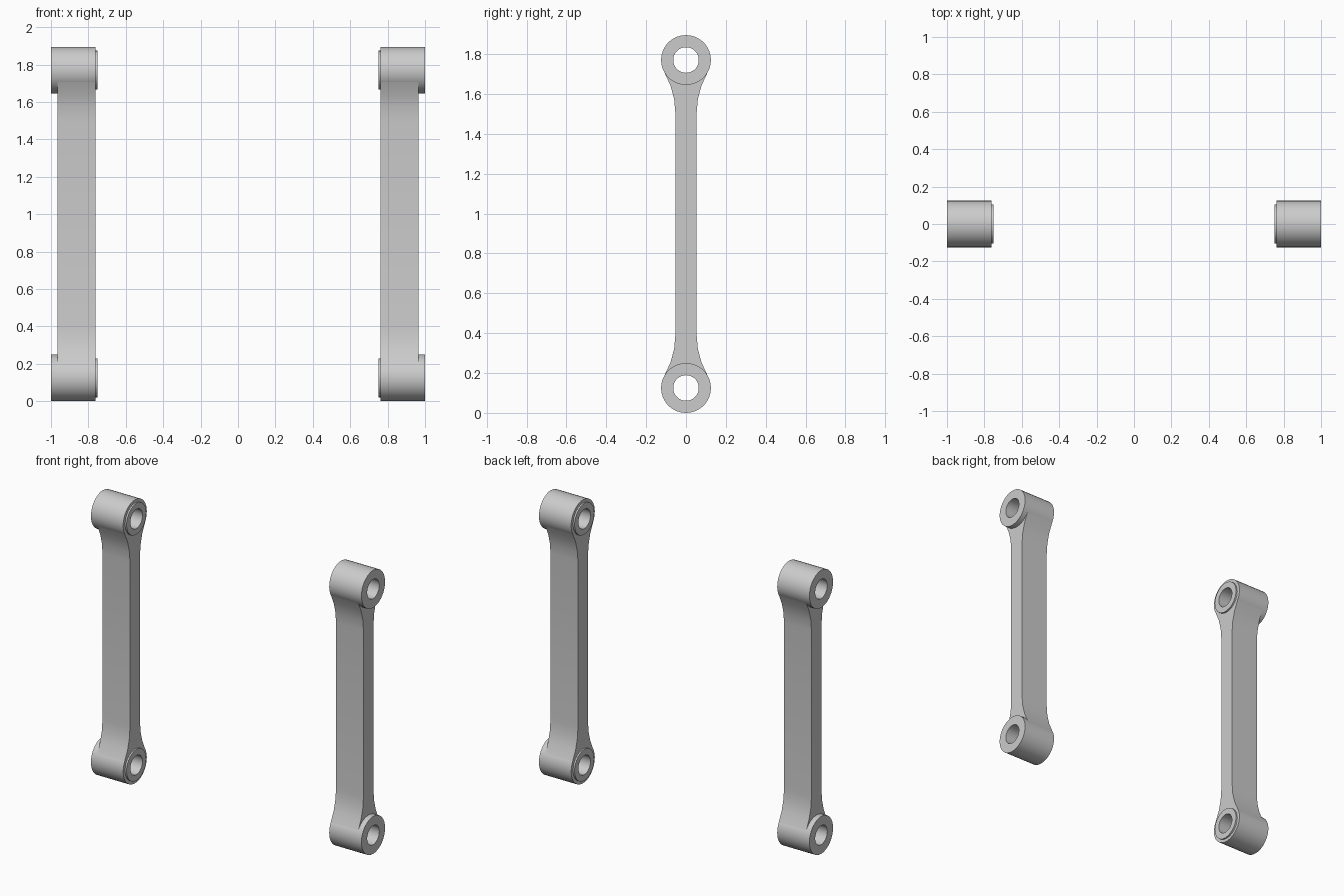
import bpy, bmesh
from math import sin, cos, radians

if "Cube" in bpy.data.objects:
    bpy.data.objects.remove(bpy.data.objects["Cube"])

SIDES = 36
EYE_R, BORE_R, BOSS_R = 0.125, 0.064, 0.104
LOW_Z, TOP_Z = 0.125, 1.77
X_OUT, X_ARM, X_IN, X_BOSS = 1.0, 0.965, 0.762, 0.751
HALF_W = 0.053


def finish(bm, name):
    bmesh.ops.recalc_face_normals(bm, faces=bm.faces)
    mesh = bpy.data.meshes.new(name)
    bm.to_mesh(mesh)
    bm.free()
    obj = bpy.data.objects.new(name, mesh)
    bpy.context.collection.objects.link(obj)
    obj.modifiers.new("Mirror", 'MIRROR').use_clip = False
    bpy.ops.object.select_all(action='DESELECT')
    obj.select_set(True)
    bpy.context.view_layer.objects.active = obj
    bpy.ops.object.shade_smooth_by_angle(angle=radians(30))
    return obj


def make_eye(name, z):
    # Ring-shaped section (x, radius) swept around the bore
    section = [(X_OUT, BORE_R), (X_OUT, EYE_R), (X_IN, EYE_R),
               (X_IN, BOSS_R), (X_BOSS, BOSS_R), (X_BOSS, BORE_R)]
    bm = bmesh.new()
    rings = []
    for i in range(SIDES):
        a = radians(360 * i / SIDES)
        rings.append([bm.verts.new((x, r * cos(a), z + r * sin(a))) for x, r in section])
    n = len(section)
    for i in range(SIDES):
        p, q = rings[i], rings[(i + 1) % SIDES]
        for j in range(n):
            k = (j + 1) % n
            bm.faces.new((p[j], p[k], q[k], q[j]))
    finish(bm, name)


def make_arm(name):
    # Fillets leave the eye at 30 degrees and become vertical at the shank
    c = cos(radians(30))
    fillet = (EYE_R * c - HALF_W) / (1 - c)
    cy, cz = HALF_W + fillet, -(EYE_R + fillet) * 0.5
    # One end, relative to the top eye centre: right fillet, eye arc, left fillet
    right = [(cy - fillet * cos(radians(a)), cz + fillet * sin(radians(a)))
             for a in (0, 10, 20, 30)]
    arc = [(EYE_R * cos(radians(a)), EYE_R * sin(radians(a)))
           for a in range(-40, -150, -10)]
    left = [(-y, z) for y, z in reversed(right)]
    end = right + arc + left
    outline = [(y, TOP_Z + z) for y, z in end] + [(-y, LOW_Z - z) for y, z in end]
    bm = bmesh.new()
    face = bm.faces.new([bm.verts.new((X_IN, y, z)) for y, z in outline])
    out = bmesh.ops.extrude_face_region(bm, geom=[face], use_keep_orig=True)
    moved = [g for g in out["geom"] if isinstance(g, bmesh.types.BMVert)]
    bmesh.ops.translate(bm, verts=moved, vec=(X_ARM - X_IN, 0, 0))
    finish(bm, name)


# Pair of links, mirrored across x = 0
make_arm("link_arm")
make_eye("lower_eye", LOW_Z)
make_eye("upper_eye", TOP_Z)
